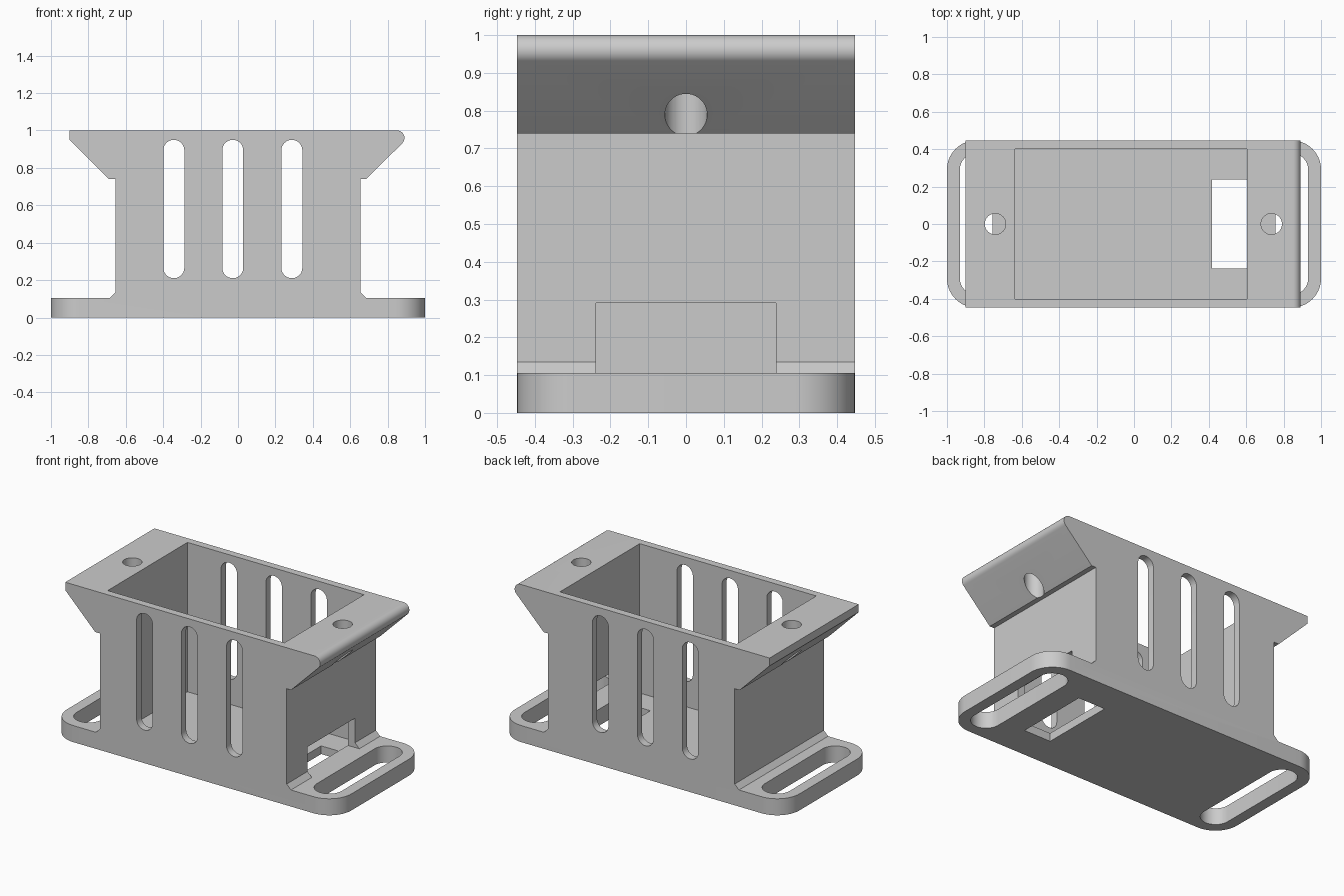
import bpy, bmesh
from math import sin, cos, pi, radians

if "Cube" in bpy.data.objects:
    bpy.data.objects.remove(bpy.data.objects["Cube"], do_unlink=True)

HALF_Y = 0.447      # half depth of the housing
FLANGE_Z = 0.105    # thickness of the mounting flange
CORNER_R = 0.156    # flange corner radius
SLOT_R = 0.087      # strap slot radius, concentric with the corners

grey = bpy.data.materials.new("plain grey")
grey.use_nodes = True
grey.diffuse_color = (0.6, 0.6, 0.6, 1)
grey.node_tree.nodes["Principled BSDF"].inputs["Base Color"].default_value = (0.6, 0.6, 0.6, 1)


def prism(name, outline, axis, lo, hi, bevel=None):
    """Extrude a 2D outline along y (outline is x,z) or z (outline is x,y)."""
    bm = bmesh.new()
    put = (lambda a, b: (a, lo, b)) if axis == "y" else (lambda a, b: (a, b, lo))
    face = bm.faces.new([bm.verts.new(put(a, b)) for a, b in outline])
    res = bmesh.ops.extrude_face_region(bm, geom=[face])
    moved = [g for g in res["geom"] if isinstance(g, bmesh.types.BMVert)]
    bmesh.ops.translate(bm, verts=moved, vec=(0, hi - lo, 0) if axis == "y" else (0, 0, hi - lo))
    bmesh.ops.recalc_face_normals(bm, faces=bm.faces)
    if bevel:
        edges = [e for e in bm.edges if bevel(*[v.co for v in e.verts])]
        bmesh.ops.bevel(bm, geom=edges, offset=CORNER_R, segments=14, profile=0.5, affect="EDGES")
    mesh = bpy.data.meshes.new(name)
    bm.to_mesh(mesh)
    bm.free()
    mesh.materials.append(grey)
    obj = bpy.data.objects.new(name, mesh)
    bpy.context.collection.objects.link(obj)
    return obj


def arc(cx, cy, r, start, end, n=16):
    return [(cx + r * cos(radians(start + (end - start) * i / n)),
             cy + r * sin(radians(start + (end - start) * i / n))) for i in range(n + 1)]


def stadium(cx, half, r):
    """Upright slot outline centred on (cx, 0); half is the distance to the arc centres."""
    return arc(cx, half, r, 0, 180) + arc(cx, -half, r, 180, 360)


def rect(x0, x1, y0, y1):
    return [(x0, y0), (x1, y0), (x1, y1), (x0, y1)]


# Side profile: flange, chamfered foot, upright wall and overhanging lip
profile = [(-1, 0), (1, 0), (1, FLANGE_Z), (0.685, FLANGE_Z), (0.655, 0.135),
           (0.655, 0.74), (0.686, 0.74)]
profile += arc(0.85, 0.96, 0.04, -45, 90)          # rounded lip edge
profile += [(-0.9, 1), (-0.9, 0.95), (-0.69, 0.74), (-0.655, 0.74),
            (-0.655, 0.135), (-0.685, FLANGE_Z), (-1, FLANGE_Z)]


def is_flange_corner(a, b):
    return abs(a.x) > 0.99 and abs(a.x - b.x) < 1e-4 and abs(a.z - b.z) > 0.05


body = prism("housing", profile, "y", -HALF_Y, HALF_Y, is_flange_corner)

# Inner pocket, floor window and end opening
cutters = [
    prism("pocket_cutter", rect(-0.635, 0.605, -0.4, 0.4), "z", 0.052, 1.2),
    prism("floor_window_cutter", rect(0.417, 0.605, -0.238, 0.238), "z", -0.1, 0.08),
    prism("end_opening_cutter", rect(0.55, 0.72, -0.238, 0.238), "z", FLANGE_Z, 0.291),
]

# Strap slots in the flange and screw holes in the lip
for side, hole_x in ((-1, -0.742), (1, 0.735)):
    cutters.append(prism("strap_slot_cutter", stadium(side * 0.844, HALF_Y - CORNER_R, SLOT_R),
                         "z", -0.1, 0.2))
    cutters.append(prism("screw_hole_cutter", arc(hole_x, 0, 0.056, 0, 360, 40)[:-1],
                         "z", 0.6, 1.2))

# Vent slots through front and back walls
for x in (-0.343, -0.028, 0.288):
    outline = [(a, b + 0.58) for a, b in stadium(x, 0.314, 0.056)]
    cutters.append(prism("vent_slot_cutter", outline, "y", -0.6, 0.6))

for obj in bpy.context.selected_objects:
    obj.select_set(False)
body.select_set(True)
bpy.context.view_layer.objects.active = body

for cutter in cutters:
    cutter.hide_render = True
    mod = body.modifiers.new("cut", "BOOLEAN")
    mod.operation = "DIFFERENCE"
    mod.solver = "EXACT"
    mod.object = cutter
    bpy.ops.object.modifier_apply(modifier=mod.name)
    bpy.data.objects.remove(cutter, do_unlink=True)

bpy.ops.object.shade_smooth_by_angle(angle=radians(30))
